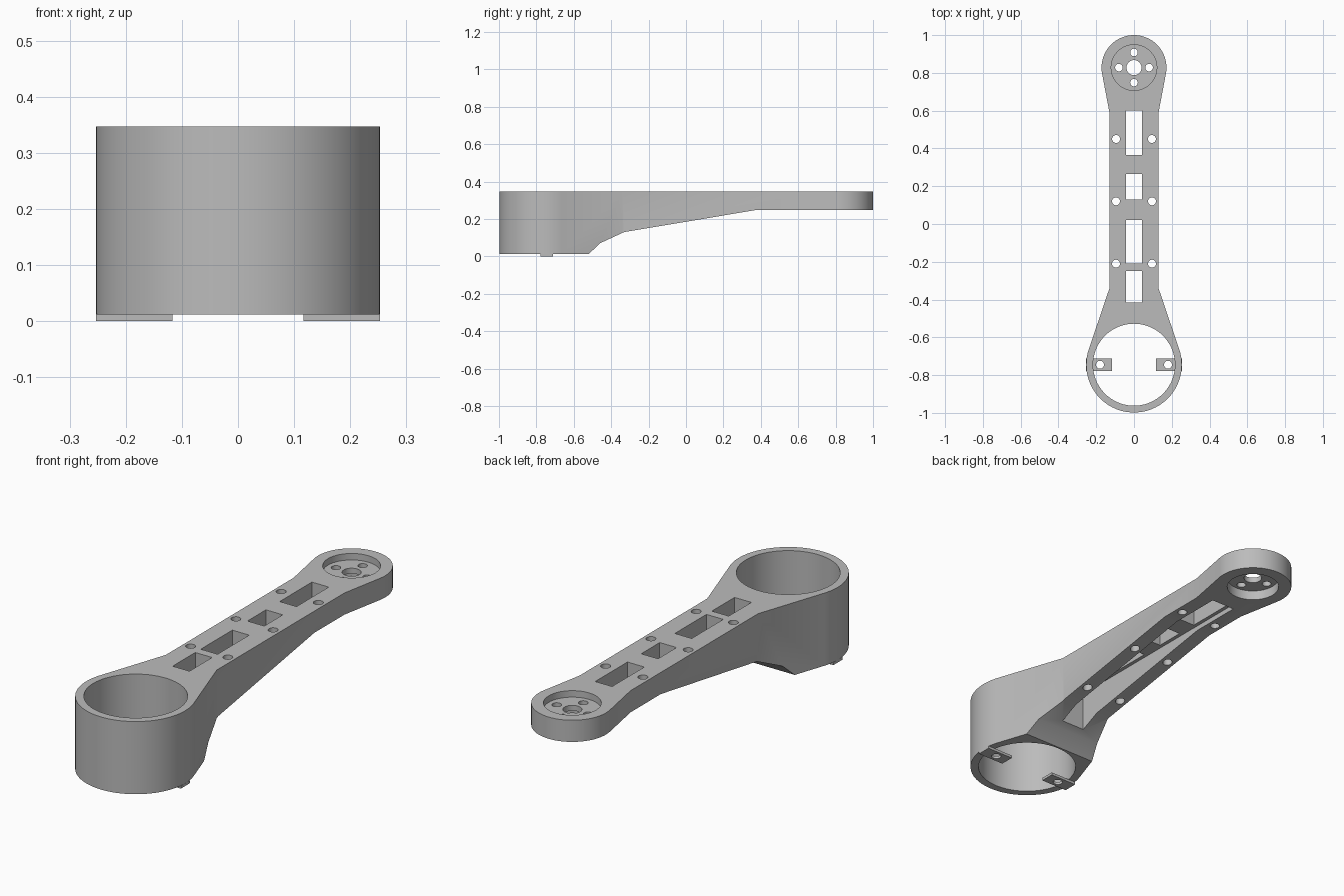
import bpy, bmesh, math

if "Cube" in bpy.data.objects:
    bpy.data.objects.remove(bpy.data.objects["Cube"], do_unlink=True)

TOP, RING_Y, TIP_Y = 0.347, -0.745, 0.828
RING_R, TIP_R, BAR = 0.253, 0.172, 0.13

grey = bpy.data.materials.new("plain grey")
grey.use_nodes = True
grey.diffuse_color = (0.5, 0.5, 0.5, 1)
grey.node_tree.nodes["Principled BSDF"].inputs["Base Color"].default_value = (0.5, 0.5, 0.5, 1)


def prism(name, points, offset):
    """Extrude a closed loop of 3D points along an offset."""
    bm = bmesh.new()
    face = bm.faces.new([bm.verts.new(p) for p in points])
    ext = bmesh.ops.extrude_face_region(bm, geom=[face])
    moved = [v for v in ext["geom"] if isinstance(v, bmesh.types.BMVert)]
    bmesh.ops.translate(bm, verts=moved, vec=offset)
    bmesh.ops.recalc_face_normals(bm, faces=bm.faces)
    mesh = bpy.data.meshes.new(name)
    bm.to_mesh(mesh)
    bm.free()
    mesh.materials.append(grey)
    obj = bpy.data.objects.new(name, mesh)
    bpy.context.collection.objects.link(obj)
    return obj


def arc(y, r, start, end, n):
    steps = [start + (end - start) * i / n for i in range(n + 1)]
    return [(r * math.cos(a), y + r * math.sin(a)) for a in steps]


def drill(x, y, r, z0, z1, n=24):
    pts = [(x + px, py, z0) for px, py in arc(y, r, 0, math.tau, n)[:-1]]
    return prism("hole_cutter", pts, (0, 0, z1 - z0))


def box(name, x0, x1, y0, y1, z0, z1):
    return prism(name, [(x0, y0, z0), (x1, y0, z0), (x1, y1, z0), (x0, y1, z0)], (0, 0, z1 - z0))


def carve(obj, cutter, operation="DIFFERENCE"):
    """Apply a boolean and remove its cutter."""
    cutter.hide_render = True
    mod = obj.modifiers.new("carve", "BOOLEAN")
    mod.operation, mod.object, mod.solver = operation, cutter, "EXACT"
    bpy.context.view_layer.objects.active = obj
    bpy.ops.object.modifier_apply(modifier=mod.name)
    bpy.data.objects.remove(cutter, do_unlink=True)


def tangent(y, r, px, py):
    """Angle where a line from the point touches the circle."""
    dx, dy = px, py - y
    turn = math.acos(r / math.hypot(dx, dy))
    return math.atan2(dy, dx) - math.copysign(turn, dy)


# Arm body: plan outline with two round ends
neck_low, neck_high = (BAR, -0.34), (BAR, 0.59)
a = tangent(RING_Y, RING_R, *neck_low)
b = tangent(TIP_Y, TIP_R, *neck_high)
outline = arc(RING_Y, RING_R, -math.pi - a, a, 56)
outline += [neck_low, neck_high]
outline += arc(TIP_Y, TIP_R, b, math.pi - b, 40)
outline += [(-x, y) for x, y in (neck_high, neck_low)]
arm = prism("arm_body", [(x, y, 0) for x, y in outline], (0, 0, TOP))

# Side profile: deep at the ring, thin at the tip
profile = [(-1.1, 0.012), (-0.52, 0.012), (-0.46, 0.07), (-0.33, 0.13),
           (0.37, 0.247), (1.1, 0.247), (1.1, 0.5), (-1.1, 0.5)]
carve(arm, prism("side_cutter", [(-0.5, y, z) for y, z in profile], (1, 0, 0)), "INTERSECT")

# Ring bore, underside channel and pockets
carve(arm, drill(0, RING_Y, 0.217, -0.1, 0.5, 72))
carve(arm, box("channel_cutter", -0.06, 0.06, -0.425, 0.62, -0.1, 0.27))
for y0, y1 in ((-0.415, -0.25), (-0.21, 0.02), (0.13, 0.265), (0.365, 0.6)):
    carve(arm, box("pocket_cutter", -0.043, 0.043, y0, y1, 0.1, 0.5))

# Tip recesses and shaft hole with four screw holes
carve(arm, drill(0, TIP_Y, 0.121, TOP - 0.03, 0.5, 48))
carve(arm, drill(0, TIP_Y, 0.115, 0.1, 0.292, 48))
carve(arm, drill(0, TIP_Y, 0.04, 0.1, 0.5))
for dx, dy in ((1, 0), (-1, 0), (0, 1), (0, -1)):
    carve(arm, drill(0.08 * dx, TIP_Y + 0.08 * dy, 0.02, 0.1, 0.5))

# Bar screw holes
for y in (-0.21, 0.12, 0.45):
    for side in (-1, 1):
        carve(arm, drill(side * 0.095, y, 0.021, 0, 0.5))

# Mounting tabs under the ring
tabs = []
for side, label in ((1, "left"), (-1, "right")):
    x0, x1 = sorted((side * 0.117, side * 0.253))
    tab = box(label + "_mounting_tab", x0, x1, -0.778, -0.712, 0, 0.0125)
    carve(tab, drill(side * 0.18, RING_Y, 0.021, -0.1, 0.1))
    tabs.append(tab)

# Smooth rounds, crisp corners
bpy.ops.object.select_all(action="DESELECT")
for obj in [arm] + tabs:
    obj.select_set(True)
bpy.context.view_layer.objects.active = arm
bpy.ops.object.shade_smooth_by_angle(angle=math.radians(25))
